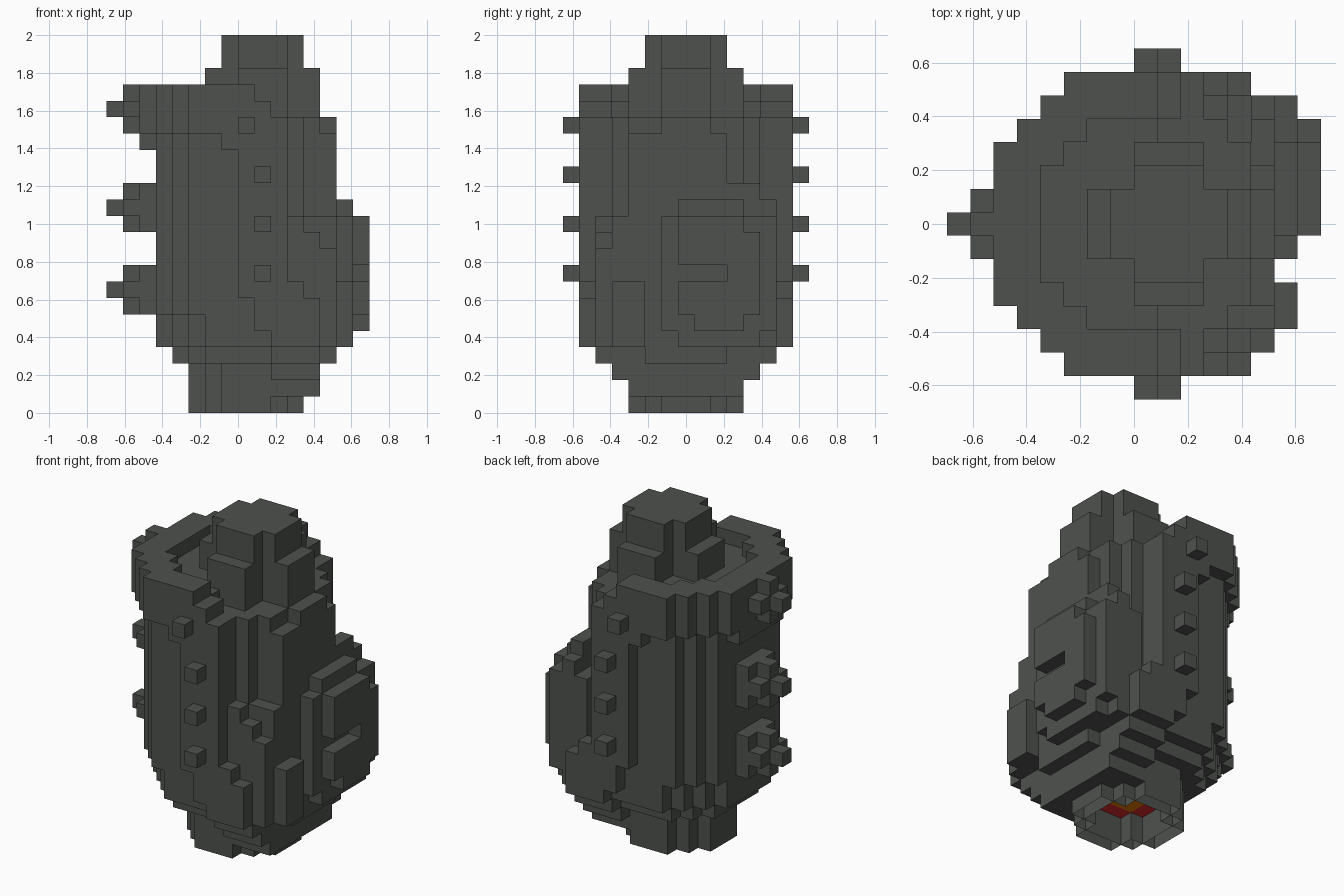
import bpy, bmesh

cube = bpy.data.objects.get("Cube")
if cube:
    bpy.data.objects.remove(cube, do_unlink=True)

V = 2 / 23                      # edge of one block
ORIGIN = (-8 * V, -7.5 * V, 0)  # corner of the block grid


def material(name, rgb):
    m = bpy.data.materials.new(name)
    m.diffuse_color = (*rgb, 1)
    m.use_nodes = True
    m.node_tree.nodes["Principled BSDF"].inputs["Base Color"].default_value = (*rgb, 1)
    return m


MATS = [material("dark_grey_metal", (0.076, 0.083, 0.076)),
        material("glow_orange", (0.85, 0.2, 0.0)),
        material("glow_red", (0.7, 0.02, 0.02))]


def box(i, j, k):
    """Blocks in inclusive index ranges."""
    return {(a, b, c) for a in range(i[0], i[1] + 1)
            for b in range(j[0], j[1] + 1) for c in range(k[0], k[1] + 1)}


def disc(cx, r2, k0, k1):
    """Blocks of a round slab centred on cx and the middle row."""
    return {c for c in box((0, 15), (0, 14), (k0, k1))
            if (c[0] - cx) ** 2 + (c[1] - 7) ** 2 <= r2}


def both_sides(cells):
    """Repeat front blocks on the back."""
    return cells | {(i, 14 - j, k) for i, j, k in cells}


parts = {}

# Round nozzle with a cavity, stepping out squarely towards +x
parts["nozzle"] = ((disc(8, 10, 0, 2) | box((10, 12), (4, 10), (1, 1))
                    | box((10, 12), (3, 11), (2, 2))) - disc(8, 5, 0, 1))
parts["tapered_base"] = (disc(8, 20, 3, 3) | box((10, 12), (2, 12), (3, 3))
                         | box((13, 13), (5, 9), (3, 3)))

# Main barrel: inner core, outer shell on the -x half, spine on the +x side
shell = {c for c in disc(8, 34, 6, 16) if c[0] <= 9}
parts["barrel"] = (disc(8, 30, 4, 16) | shell | disc(8, 26, 17, 17)
                   | box((13, 13), (4, 9), (4, 16)) | box((13, 13), (10, 11), (4, 13)))

# Raised plates on front and back, drifting sideways near the bottom
parts["side_plates"] = both_sides(
    box((8, 10), (1, 1), (8, 16)) | box((8, 11), (1, 1), (7, 7))
    | box((9, 12), (1, 1), (5, 6)) | box((10, 12), (1, 1), (4, 4))
    | box((7, 7), (1, 1), (16, 16)))

# Collar open towards +x, with a stepped end and a shallow round recess
recess = disc(8, 20, 19, 19) | {c for c in disc(8, 20, 18, 18) if c[0] > 8}
ends = {17: 10, 18: 9, 19: 8}
collar = {c for c in disc(8, 46, 17, 19) - recess if c[0] <= ends[c[2]]}
parts["collar"] = collar | box((2, 2), (5, 9), (16, 16))

# Cap on top, with four buttresses around its neck
parts["cap"] = disc(9, 5, 18, 22)
parts["neck_buttresses"] = box((8, 10), (4, 10), (18, 20)) | box((6, 12), (6, 8), (18, 20))

# Lower cup with blocks stepping up around the front
cup = {c for c in disc(8, 52, 4, 5) if 11 <= c[0] <= 13}
cup |= box((11, 13), (3, 3), (6, 11))
for i, top in ((11, 11), (12, 10), (13, 9)):
    cup |= box((i, i), (2, 2), (6, top))
parts["lower_cup"] = cup | box((14, 14), (3, 4), (4, 7))

# Slotted bulge on the +x side
parts["side_bulge"] = ((box((14, 14), (6, 12), (5, 11)) | box((14, 14), (7, 11), (4, 4))
                        | box((14, 14), (7, 10), (12, 12))
                        | box((13, 13), (6, 12), (4, 12)) | box((12, 12), (11, 12), (4, 11))
                        | box((15, 15), (7, 10), (6, 11)) | box((15, 15), (11, 11), (6, 10))
                        | box((15, 15), (8, 10), (5, 5)))
                       - box((15, 15), (7, 9), (8, 8)))

# Bolts on front and back
parts["bolts"] = both_sides({(8, 0, 17), (9, 0, 14), (9, 0, 11), (9, 0, 8)})

# Three stepped studs on the -x side
for n, k in (("lower", 7), ("middle", 12), ("upper", 18)):
    parts[n + "_stud"] = (box((2, 2), (6, 8), (k - 1, k + 1)) | box((1, 1), (6, 8), (k, k))
                          | box((1, 1), (7, 7), (k - 1, k + 1)) | {(0, 7, k)})

solid = set().union(*parts.values())

# Outward direction and corners of each block face
FACES = [((1, 0, 0), ((1, 0, 0), (1, 1, 0), (1, 1, 1), (1, 0, 1))),
         ((-1, 0, 0), ((0, 0, 0), (0, 0, 1), (0, 1, 1), (0, 1, 0))),
         ((0, 1, 0), ((0, 1, 0), (0, 1, 1), (1, 1, 1), (1, 1, 0))),
         ((0, -1, 0), ((0, 0, 0), (1, 0, 0), (1, 0, 1), (0, 0, 1))),
         ((0, 0, 1), ((0, 0, 1), (1, 0, 1), (1, 1, 1), (0, 1, 1))),
         ((0, 0, -1), ((0, 0, 0), (0, 1, 0), (1, 1, 0), (1, 0, 0)))]


def build(name, cells):
    """Skin the blocks where they meet the air; the ground side stays open."""
    bm = bmesh.new()
    verts = {}
    for c in sorted(cells):
        for d, corners in FACES:
            n = tuple(a + b for a, b in zip(c, d))
            if n in solid or n[2] < 0:
                continue
            ring = []
            for q in corners:
                p = tuple(a + b for a, b in zip(c, q))
                if p not in verts:
                    verts[p] = bm.verts.new([o + V * a for o, a in zip(ORIGIN, p)])
                ring.append(verts[p])
            face = bm.faces.new(ring)
            # Glowing ceiling inside the nozzle: orange core, red rim
            if name == "nozzle" and d[2] < 0:
                r2 = (c[0] - 8) ** 2 + (c[1] - 7) ** 2
                face.material_index = 1 if r2 <= 2 else 2 if r2 <= 5 else 0
    mesh = bpy.data.meshes.new(name)
    bm.to_mesh(mesh)
    bm.free()
    for m in MATS if name == "nozzle" else MATS[:1]:
        mesh.materials.append(m)
    bpy.context.collection.objects.link(bpy.data.objects.new(name, mesh))


taken = set()
for part, cells in parts.items():
    build(part, cells - taken)
    taken |= cells
